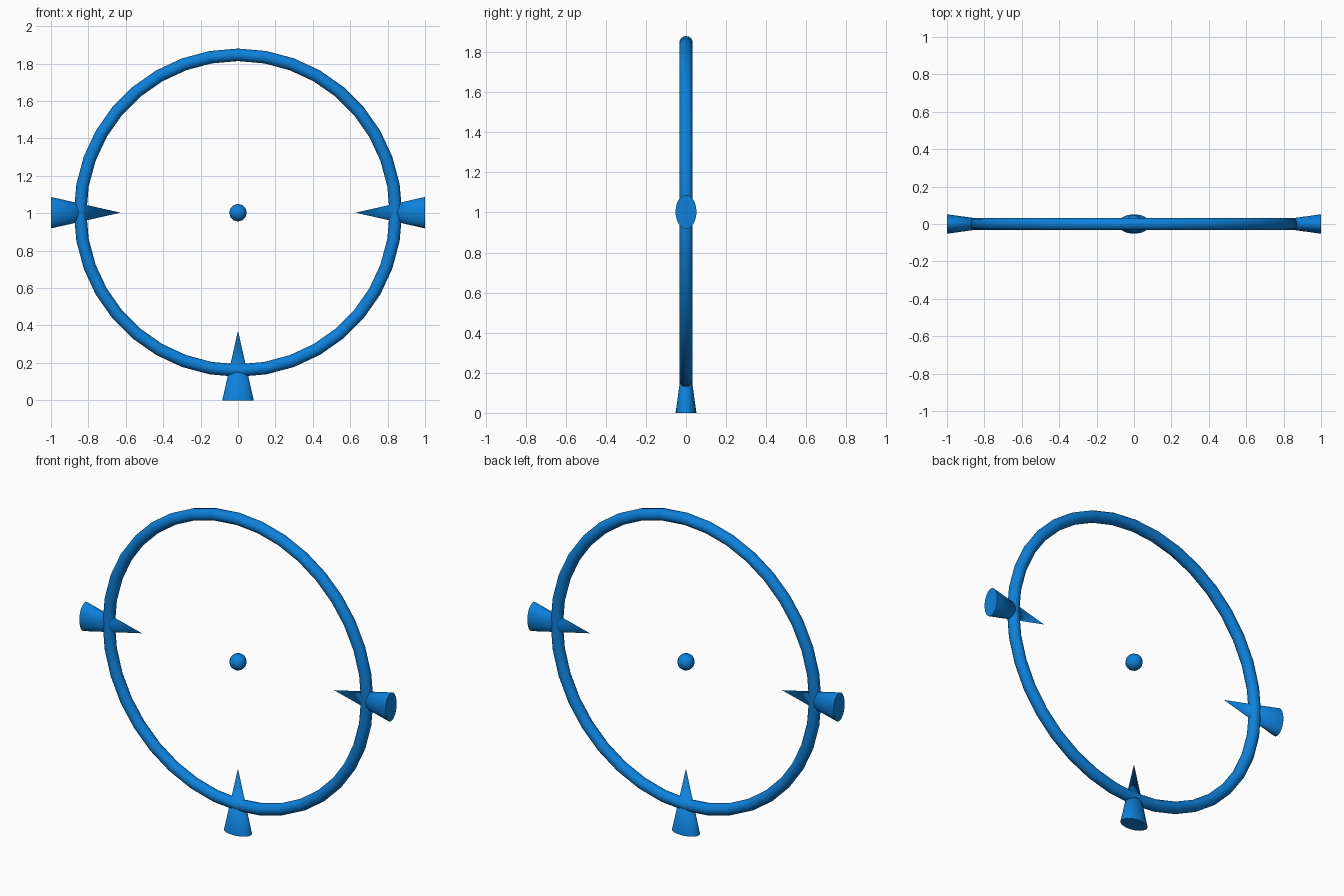
import bpy, math
from mathutils import Matrix

if "Cube" in bpy.data.objects:
    bpy.data.objects.remove(bpy.data.objects["Cube"])

CZ = 1.003  # height of the ring centre

blue = bpy.data.materials.new("bright blue")
blue.diffuse_color = (0.004, 0.22, 0.71, 1)
blue.use_nodes = True
blue.node_tree.nodes["Principled BSDF"].inputs["Base Color"].default_value = blue.diffuse_color


def finish(name, angle=40):
    ob = bpy.context.object
    ob.name = name
    ob.data.materials.append(blue)
    bpy.ops.object.shade_smooth_by_angle(angle=math.radians(angle))
    return ob


# Thin upright ring
bpy.ops.mesh.primitive_torus_add(major_segments=36, minor_segments=14,
                                 major_radius=0.844, minor_radius=0.0335)
ring = finish("ring")
ring.data.transform(Matrix.Translation((0, 0, CZ)) @ Matrix.Rotation(math.pi / 2, 4, 'X'))


# Flattened spikes pointing inward through the ring
def spike(name, turn, reach):
    bpy.ops.mesh.primitive_cone_add(vertices=32, radius1=0.084, radius2=0, depth=0.372)
    ob = finish(name)
    ob.data.transform(Matrix.Translation((0, 0, CZ))
                      @ Matrix.Rotation(turn, 4, 'Y')
                      @ Matrix.Translation((0, 0, -reach + 0.186))
                      @ Matrix.Diagonal((1, 0.62, 1, 1)))


spike("bottom_spike", 0, CZ)
spike("left_spike", math.pi / 2, 1.0)
spike("right_spike", -math.pi / 2, 1.0)

# Small centre dot
bpy.ops.mesh.primitive_uv_sphere_add(segments=12, ring_count=8, radius=0.047)
dot = finish("centre_dot")
dot.data.transform(Matrix.Translation((0, 0, CZ)) @ Matrix.Rotation(math.pi / 2, 4, 'X'))
